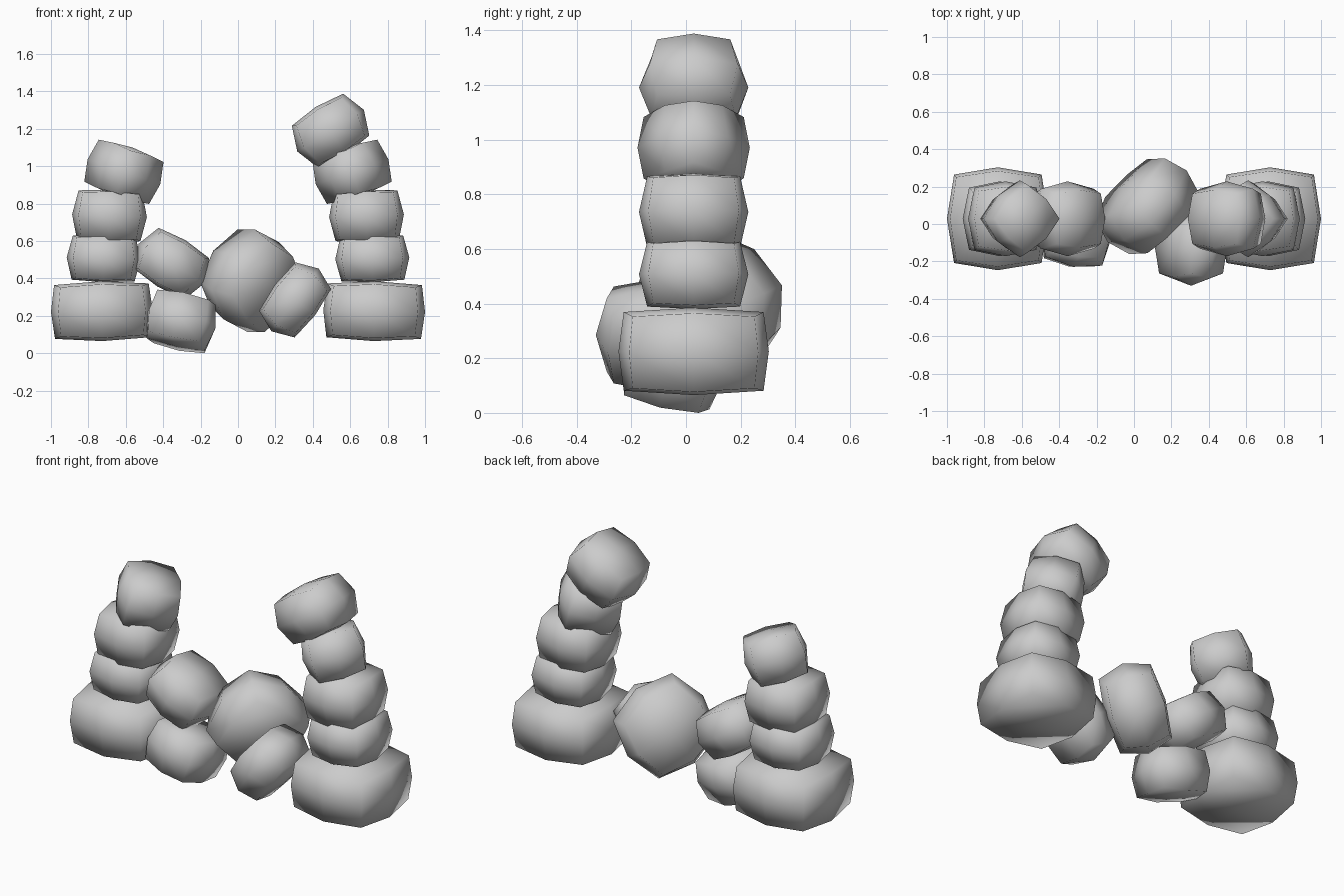
import bpy, bmesh
from math import radians
from mathutils import Vector, Matrix, Euler

if "Cube" in bpy.data.objects:
    bpy.data.objects.remove(bpy.data.objects["Cube"])


def stone(name, centre, half, rot, rim, upright, corner):
    """Chunky stone: cube split once. rim, upright and corner say how far the
    top/bottom edges, vertical edges and corners keep out (across, up)."""
    bm = bmesh.new()
    bmesh.ops.create_cube(bm, size=2)
    bmesh.ops.subdivide_edges(bm, edges=bm.edges[:], cuts=1, use_grid_fill=True)
    for v in bm.verts:
        n = sum(abs(c) > 0.5 for c in v.co)
        xy, z = 1, 1
        if n == 3:
            xy, z = corner
        elif n == 2 and abs(v.co.z) > 0.5:
            xy, z = rim
        elif n == 2:
            xy = upright
        p = Vector((v.co.x * xy * half[0], v.co.y * xy * half[1], v.co.z * z * half[2]))
        v.co = rot @ p + Vector(centre)
    bmesh.ops.recalc_face_normals(bm, faces=bm.faces[:])
    for f in bm.faces:
        f.smooth = True
    me = bpy.data.meshes.new(name)
    bm.to_mesh(me)
    bm.free()
    ob = bpy.data.objects.new(name, me)
    bpy.context.collection.objects.link(ob)
    return ob


def turn(x, y, z):
    return Euler([radians(a) for a in (x, y, z)]).to_matrix()


def lean(facing, twist):
    """Aim the flat side of a stone along a direction, then spin it."""
    return Vector(facing).to_track_quat('Z', 'Y').to_matrix() @ turn(0, 0, twist)


BASE = ((0.93, 0.9), 0.86, (0.81, 0.82))
BLOCK = ((0.85, 0.93), 0.83, (0.74, 0.86))
WORN = ((0.77, 0.88), 0.8, (0.67, 0.8))

# two leaning columns of stacked stones
for side, s in (("left", -1), ("right", 1)):
    stone(side + "_base_stone", (s * 0.728, 0.028, 0.225), (0.272, 0.275, 0.16),
          turn(0, s * 1, 0), *BASE)
    stone(side + "_second_stone", (s * 0.718, 0.028, 0.507), (0.198, 0.2, 0.127),
          turn(0, s * -1.5, 0), *BLOCK)
    stone(side + "_third_stone", (s * 0.687, 0.028, 0.735), (0.2, 0.2, 0.14),
          turn(0, s * -2, 0), *BLOCK)
    stone(side + "_fourth_stone", (s * 0.61, 0.028, 0.97), (0.175, 0.175, 0.138),
          turn(0, s * -19, 0) @ turn(0, 0, 45), *BLOCK)

# overhanging stone on the taller column
stone("right_top_stone", (0.495, 0.028, 1.19), (0.21, 0.2, 0.15), turn(0, -32, 0), *WORN)

# fallen stones between the columns
stone("fallen_upper_stone", (-0.355, 0.028, 0.48), (0.205, 0.2, 0.145), turn(0, 31, 0), *WORN)
stone("fallen_lower_stone", (-0.305, -0.045, 0.17), (0.19, 0.19, 0.135),
      lean((0.22, 0.2, 0.95), 40), *BLOCK)
stone("fallen_right_stone", (0.305, -0.13, 0.285), (0.21, 0.2, 0.135), turn(0, -53, 0), *WORN)

# large slab standing on its edge
stone("fallen_slab", (0.07, 0.095, 0.388), (0.262, 0.262, 0.175),
      lean((-0.68, 0.68, 0.28), 35), (0.82, 0.86), 0.78, (0.68, 0.75))
